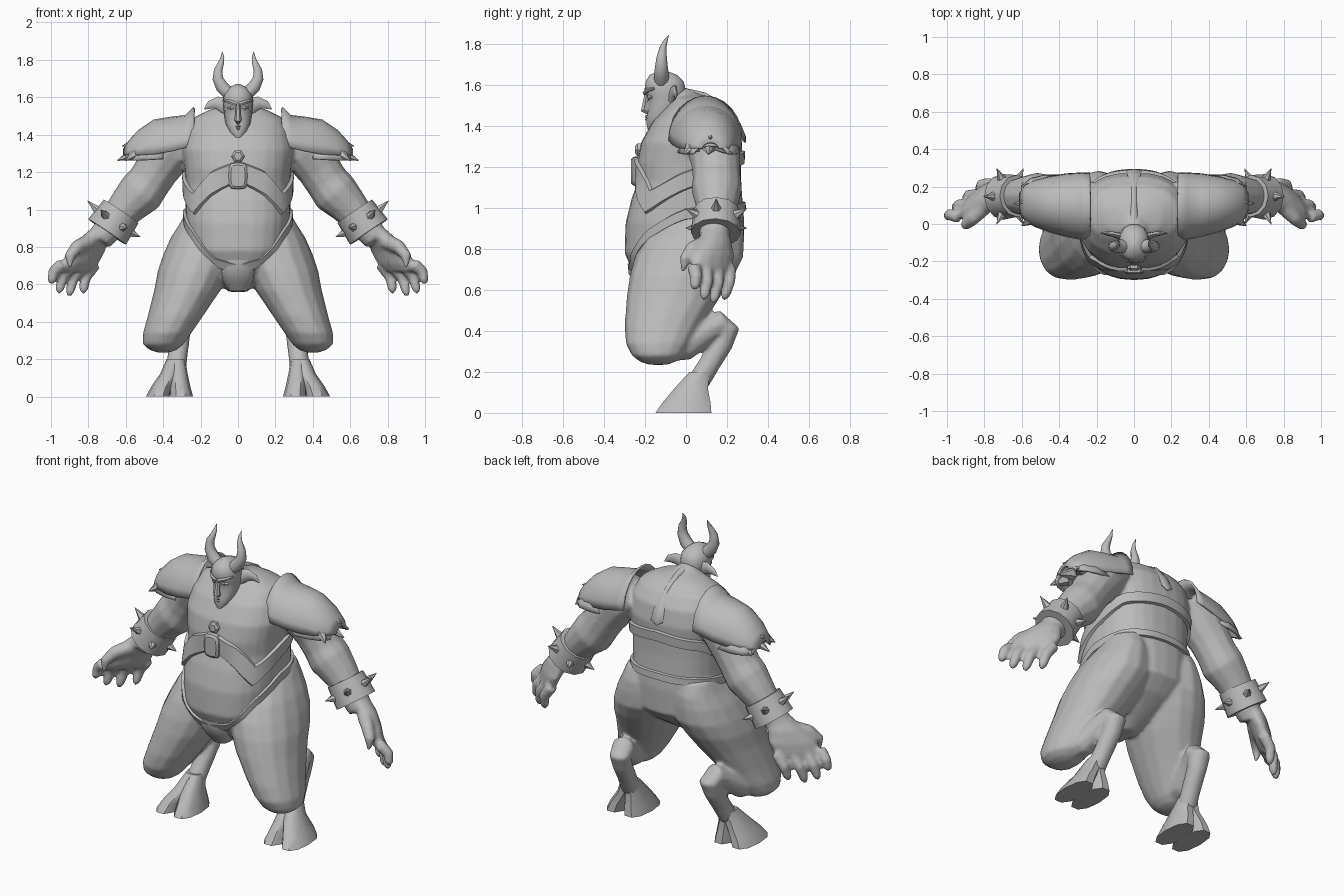
import bpy, bmesh, math
from mathutils import Vector

if "Cube" in bpy.data.objects:
    bpy.data.objects.remove(bpy.data.objects["Cube"])

clay = bpy.data.materials.new("clay_grey")
clay.use_nodes = True
GREY = (0.5, 0.5, 0.5, 1)
clay.diffuse_color = GREY
clay.node_tree.nodes["Principled BSDF"].inputs["Base Color"].default_value = GREY

X, Y, Z = Vector((1, 0, 0)), Vector((0, 1, 0)), Vector((0, 0, 1))
BODY_BOXY = .82


def power(value, exponent):
    return math.copysign(abs(value) ** exponent, value)


def finish(name, bm, mirror=False, angle=45):
    """Turn a bmesh into a shaded, optionally mirrored object."""
    bmesh.ops.recalc_face_normals(bm, faces=bm.faces)
    mesh = bpy.data.meshes.new(name)
    bm.to_mesh(mesh)
    bm.free()
    mesh.materials.append(clay)
    obj = bpy.data.objects.new(name, mesh)
    bpy.context.collection.objects.link(obj)
    bpy.ops.object.select_all(action="DESELECT")
    bpy.context.view_layer.objects.active = obj
    obj.select_set(True)
    bpy.ops.object.shade_smooth_by_angle(angle=math.radians(angle))
    if mirror:
        modifier = obj.modifiers.new("mirror", "MIRROR")
        modifier.use_mirror_merge = False
    return obj


def tube(name, rings, hint=Y, sides=10, axis=None, mirror=False, boxy=1, angle=45, shell=0):
    """Skin rings of (x, y, z, radius along hint, other radius)."""
    bm = bmesh.new()
    centres = [Vector(ring[:3]) for ring in rings]
    loops = []
    for i, ring in enumerate(rings):
        last = min(i + 1, len(rings) - 1)
        along = axis or (centres[last] - centres[max(i - 1, 0)]).normalized()
        side = (hint - along * hint.dot(along)).normalized()
        up = along.cross(side)
        loop = []
        for k in range(sides + (1 if shell else 0)):
            turn = (math.pi if shell else math.tau) * k / sides
            point = side * ring[3] * power(math.cos(turn), boxy)
            point += up * ring[-1] * power(math.sin(turn), boxy)
            loop.append(bm.verts.new(centres[i] + point))
        loops.append(loop)
    for low, high in zip(loops, loops[1:]):
        for k in range(sides):
            n = (k + 1) % len(low)
            bm.faces.new((low[k], low[n], high[n], high[k]))
    if not shell:
        bm.faces.new(loops[0])
        bm.faces.new(loops[-1])
    obj = finish(name, bm, mirror, angle)
    if shell:
        solid = obj.modifiers.new("thickness", "SOLIDIFY")
        solid.thickness, solid.offset = shell, 0
    return obj


def stack(name, rows, **options):
    """Skin level rings of (z, centre x, half width, front y, back y)."""
    rings = [(x, (front + back) / 2, z, half, (back - front) / 2)
             for z, x, half, front, back in rows]
    return tube(name, rings, hint=X, axis=Z, **options)


def spike(name, base, tip, radius):
    return tube(name, [(*base, radius), (*tip, radius / 20)],
                hint=Vector((0.3, 1, 0.2)), sides=6, mirror=True, angle=30)


def fuse(name, parts):
    """Melt overlapping parts into one continuous skin."""
    bm = bmesh.new()
    depsgraph = bpy.context.evaluated_depsgraph_get()
    for part in parts:
        evaluated = part.evaluated_get(depsgraph)
        bm.from_mesh(evaluated.to_mesh())
        evaluated.to_mesh_clear()
    for part in parts:
        bpy.data.objects.remove(part)
    body = finish(name, bm)
    remesh = body.modifiers.new("one_skin", "REMESH")
    remesh.mode, remesh.voxel_size, remesh.use_smooth_shade = "VOXEL", .011, True
    relax = body.modifiers.new("relax", "SMOOTH")
    relax.factor, relax.iterations = .5, 5


def lookup(table, key):
    """Linear interpolation in rows whose first entry is the key."""
    for a, b in zip(table, table[1:]):
        if key <= b[0]:
            f = max(0, (key - a[0]) / (b[0] - a[0]))
            return [p + (q - p) * f for p, q in zip(a, b)]
    return table[-1]


# Torso and neck
TORSO = [(.56, 0, .05, -.16, -.02), (.62, 0, .12, -.22, .08), (.7, 0, .21, -.265, .2),
         (.78, 0, .265, -.3, .28), (.93, 0, .28, -.295, .285), (1.05, 0, .28, -.265, .275),
         (1.13, 0, .28, -.235, .27), (1.22, 0, .285, -.24, .27), (1.32, 0, .3, -.22, .275),
         (1.42, 0, .28, -.165, .255), (1.49, 0, .24, -.1, .205), (1.535, 0, .15, -.06, .13),
         (1.555, 0, .06, -.03, .07)]
skin = [stack("torso", TORSO, sides=28, boxy=BODY_BOXY)]
skin.append(tube("neck", [(0, .06, 1.42, .13), (0, 0, 1.49, .1), (0, -.05, 1.55, .065)], hint=X))


def band(name, heights, thickness):
    """Raised strap around the torso; rows are (degrees from front, z, half height)."""
    bm = bmesh.new()
    loops, steps = [], 56
    for k in range(steps):
        turn = 360 * k / steps
        _, z, half = lookup(heights, min(turn, 360 - turn))
        s = power(math.sin(math.radians(turn)), BODY_BOXY)
        c = power(math.cos(math.radians(turn)), BODY_BOXY)
        loop = []
        for level, out in ((half, -.01), (half * .8, thickness), (-half * .8, thickness), (-half, -.01)):
            _, _, wide, front, back = lookup(TORSO, z + level)
            depth = (back - front) / 2 + out
            loop.append(bm.verts.new(((wide + out) * s, (front + back) / 2 - depth * c, z + level)))
        loops.append(loop)
    for a, b in zip(loops, loops[1:] + loops[:1]):
        for k in range(4):
            n = (k + 1) % 4
            bm.faces.new((a[k], a[n], b[n], b[k]))
    finish(name, bm, angle=35)


band("chest_strap", [(0, 1.2, .06), (25, 1.14, .07), (52, 1.03, .065), (90, 1.14, .05),
                     (130, 1.22, .035), (180, 1.25, .035)], .016)
band("hip_belt", [(0, .68, .03), (25, .71, .03), (55, .86, .03), (90, .97, .03),
                  (130, 1, .025), (180, 1.01, .025)], .014)

# Buckle, chest stud and groin guard
tube("buckle", [(0, -.22, 1.18, .052, .075), (0, -.258, 1.18, .05, .07), (0, -.268, 1.18, .038, .058)],
     hint=X, sides=12, boxy=.5, angle=30)
tube("chest_stud", [(0, -.21, 1.285, .036, .036), (0, -.238, 1.285, .036, .036), (0, -.248, 1.285, .022, .022)],
     hint=X, sides=6, angle=20)
stack("groin_guard", [(.565, 0, .05, -.2, -.1), (.62, 0, .085, -.245, -.1),
                      (.68, 0, .1, -.28, -.1), (.73, 0, .08, -.285, -.15)], sides=12, boxy=.8)

# Head and hair tail
stack("head", [(1.385, 0, .016, -.188, -.155), (1.415, 0, .046, -.195, -.1), (1.455, 0, .066, -.19, -.05),
               (1.5, 0, .073, -.184, -.02), (1.54, 0, .077, -.188, -.005), (1.58, 0, .082, -.205, 0),
               (1.62, 0, .077, -.198, -.01), (1.65, 0, .052, -.18, -.04), (1.672, 0, .01, -.13, -.1)],
      sides=14, boxy=.9)
tube("nose", [(0, -.19, 1.57, .012), (0, -.2, 1.51, .014), (0, -.205, 1.48, .02), (0, -.18, 1.465, .012)],
     hint=X, sides=6)
tube("brow", [(.005, -.2, 1.562, .012), (.04, -.193, 1.574, .012), (.075, -.155, 1.585, .006)],
     sides=6, mirror=True)
tube("eye", [(.02, -.18, 1.54, .009), (.036, -.18, 1.542, .012), (.052, -.165, 1.542, .008)],
     sides=6, mirror=True)
for part, z in (("upper_lip", 1.447), ("lower_lip", 1.433)):
    tube(part, [(-.036, -.172, z - .005, .004), (0, -.192, z, .008), (.036, -.172, z - .005, .004)], sides=6)
tube("ear", [(.06, -.07, 1.55, .02, .045), (.11, -.055, 1.57, .014, .034),
             (.15, -.05, 1.56, .01, .022), (.18, -.05, 1.537, .002, .003)], sides=8, mirror=True)
tube("hair_tail", [(0, -.02, 1.57, .03, .02), (0, .09, 1.55, .016, .015), (0, .19, 1.497, .014, .012),
                   (0, .257, 1.41, .034, .01), (0, .284, 1.345, .042, .01), (0, .288, 1.32, .004, .004)],
     hint=X, sides=8)

# Horns
tube("horn", [(.05, -.12, 1.62, .036), (.085, -.12, 1.655, .036), (.108, -.12, 1.7, .03),
              (.106, -.118, 1.745, .024), (.09, -.112, 1.785, .016), (.083, -.1, 1.815, .01),
              (.084, -.085, 1.845, .001)], mirror=True)

# Shoulder armour with hooked tips
tube("pauldron", [(.235, .095, 1.34, .175, .205), (.28, .095, 1.33, .175, .17), (.36, .1, 1.31, .165, .18),
                  (.45, .105, 1.295, .145, .18), (.53, .11, 1.29, .12, .13), (.58, .115, 1.29, .09, .075),
                  (.61, .12, 1.29, .04, .03)], axis=X, sides=12, mirror=True, shell=.012)
tube("pauldron_skirt", [(.4, .11, 1.27, .148, .06), (.48, .115, 1.265, .142, .1), (.55, .12, 1.262, .12, .08),
                        (.6, .12, 1.265, .08, .04)], axis=X, sides=10, mirror=True, shell=.012)
for y, reach in ((-.01, .6), (.11, .645), (.22, .6)):
    spike("pauldron_hook", (.53, .11 + (y - .11) * .6, 1.31), (reach, y, 1.262), .045)
spike("pauldron_top_hook", (.54, .115, 1.355), (.62, .12, 1.34), .035)

# Arm and bracer
skin.append(tube("arm", [(.26, .12, 1.4, .12), (.36, .13, 1.32, .135), (.43, .145, 1.22, .12),
                         (.475, .15, 1.15, .117), (.52, .15, 1.09, .125), (.59, .15, 1.02, .105),
                         (.66, .145, .94, .085), (.74, .135, .84, .07)], sides=12, mirror=True))
start, end = Vector((.625, .15, .99)), Vector((.7, .145, .88))
tube("bracer", [(*start, .09), (*start, .112), (*end, .122), (*end, .08)],
     axis=(end - start).normalized(), sides=12, mirror=True, angle=30)
middle, along = (start + end) / 2, (end - start).normalized()
for k in range(6):
    turn = math.tau * (k + .5) / 6
    out = Y * math.cos(turn) + along.cross(Y).normalized() * math.sin(turn)
    spike("bracer_spike", middle + out * .1, middle + out * .172 + Z * .015, .028)

# Hand: palm, four fingers and thumb
span = Vector((.7, -.7, 0))
skin.append(tube("palm", [(.72, .14, .9, .07, .06), (.77, .14, .84, .1, .06), (.815, .135, .77, .135, .052),
                          (.845, .125, .71, .135, .045), (.865, .12, .67, .11, .03)],
                 hint=span, axis=-Z, sides=12, mirror=True))
tips = [(1.0, .04, .6), (.96, .085, .55), (.905, .13, .535), (.83, .185, .55)]
for k, tip in enumerate(tips):
    tip = Vector(tip)
    root = Vector((.85, .125, .71)) + span * (.125 - k * .083)
    knuckle = (root + tip) / 2 + Vector((.018, .012, .01))
    skin.append(tube("finger", [(*root, .036), (*knuckle, .032), (*tip.lerp(knuckle, .25), .025), (*tip, .008)],
                     sides=8, mirror=True))
skin.append(tube("thumb", [(.79, .1, .83, .045), (.86, .03, .8, .038), (.9, -.005, .75, .03),
                           (.9, -.015, .69, .01)], sides=8, mirror=True))

# Thigh and knee
skin.append(stack("thigh", [
    (1.0, .17, .1, .02, .25), (.92, .18, .135, -.13, .28), (.85, .19, .17, -.2, .285),
    (.76, .2, .2, -.25, .28), (.67, .235, .195, -.275, .235), (.57, .27, .178, -.29, .17),
    (.43, .335, .148, -.3, .08), (.34, .378, .13, -.295, .03), (.28, .4, .11, -.265, -.01),
    (.25, .4, .075, -.225, -.05), (.235, .4, .03, -.18, -.09)], sides=16, mirror=True, boxy=.92))

# Lower leg bending back at the hock
skin.append(tube("lower_leg", [
    (.38, -.12, .33, .085), (.365, 0, .33, .075), (.335, .1, .4, .067), (.312, .168, .437, .067),
    (.305, .202, .41, .063), (.31, .175, .34, .057), (.32, .115, .24, .054), (.332, .06, .15, .056)],
    hint=X, sides=10, mirror=True))
fuse("body", skin)

# Cloven hoof
for part, sign in (("inner_hoof", -1), ("outer_hoof", 1)):
    stack(part, [(0, .366 + sign * .06, .066, -.155, .13), (.05, .36 + sign * .048, .058, -.12, .125),
                 (.12, .343 + sign * .024, .05, -.06, .11), (.2, .332 + sign * .008, .042, .015, .12)],
          sides=10, mirror=True, boxy=.85)
